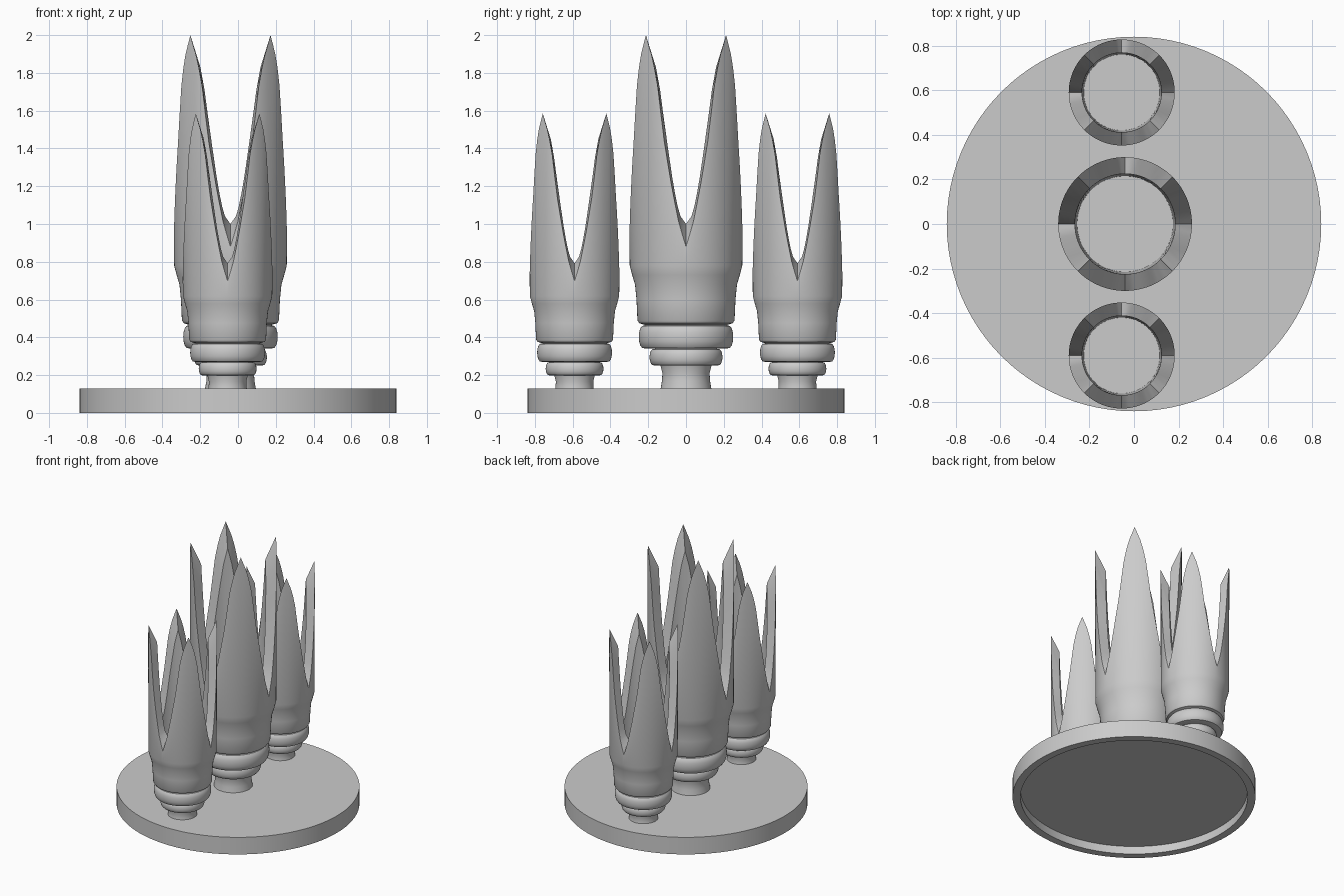
import bpy, bmesh, math

if "Cube" in bpy.data.objects:
    bpy.data.objects.remove(bpy.data.objects["Cube"], do_unlink=True)

grey = bpy.data.materials.new("plain grey")
grey.use_nodes = True
grey.diffuse_color = (0.6, 0.6, 0.6, 1)
grey.node_tree.nodes["Principled BSDF"].inputs["Base Color"].default_value = (0.6, 0.6, 0.6, 1)

SEGMENTS = 96

# Outer profile of the cup (radius, height), from stem to shoulder
STEM = [(0.135, 0.125), (0.127, 0.17), (0.125, 0.21), (0.135, 0.25)]
BODY = [(0.248, 0.475), (0.257, 0.49), (0.262, 0.6), (0.27, 0.68), (0.285, 0.73), (0.298, 0.78)]
# Rim heights (degrees away from a valley, height)
OUTER_RIM = [(0, 0.88), (7, 1.0), (14, 1.18), (23, 1.45), (31, 1.77), (37, 1.89), (45, 2.0)]
INNER_RIM = [(0, 1.0), (9, 1.05), (17, 1.2), (29, 1.5), (38, 1.72), (45, 1.83)]
OUTER_R, INNER_R, FLOOR_R, FLOOR_Z = 0.3, 0.225, 0.215, 0.74


def bulge(radius, low, high, depth, steps=8):
    """Rounded ring profile between two heights."""
    points = []
    for i in range(steps + 1):
        t = math.pi * i / steps
        z = (low + high) / 2 - math.cos(t) * (high - low) / 2
        points.append((radius - depth + depth * math.sin(t) ** 0.7, z))
    return points


def interpolate(table, x):
    for (x0, z0), (x1, z1) in zip(table, table[1:]):
        if x <= x1 + 1e-6:
            return z0 + (z1 - z0) * (x - x0) / (x1 - x0)
    return table[-1][1]


def ring(bm, radius, height):
    """Ring of vertices; height is a function of the angle."""
    result = []
    for i in range(SEGMENTS):
        a = math.tau * i / SEGMENTS
        result.append(bm.verts.new((radius * math.cos(a), radius * math.sin(a), height(a))))
    return result


def from_valley(a):
    return 45 - abs(math.degrees(a) % 90 - 45)


def skin(name, rows):
    """Bridge rows of (radius, height function) and cap both ends."""
    bm = bmesh.new()
    rings = [ring(bm, r, h) for r, h in rows]
    for low, high in zip(rings, rings[1:]):
        for i in range(SEGMENTS):
            j = (i + 1) % SEGMENTS
            bm.faces.new((low[i], low[j], high[j], high[i]))
    bm.faces.new(rings[0][::-1])
    bm.faces.new(rings[-1])
    bmesh.ops.recalc_face_normals(bm, faces=bm.faces)
    mesh = bpy.data.meshes.new(name)
    bm.to_mesh(mesh)
    bm.free()
    mesh.materials.append(grey)
    obj = bpy.data.objects.new(name, mesh)
    bpy.context.collection.objects.link(obj)
    bpy.ops.object.select_all(action="DESELECT")
    obj.select_set(True)
    bpy.context.view_layer.objects.active = obj
    bpy.ops.object.shade_smooth_by_angle(angle=math.radians(35))
    return obj


def level(z):
    return lambda a: z


def make_cup(name, x, y, scale):
    profile = STEM + bulge(0.193, 0.25, 0.34, 0.03) + bulge(0.25, 0.34, 0.465, 0.035) + BODY
    rows = [(r, level(z)) for r, z in profile]
    # Four pointed petals with sloping rims, then the hollow
    rows.append((OUTER_R, lambda a: interpolate(OUTER_RIM, from_valley(a))))
    rows.append((INNER_R, lambda a: interpolate(INNER_RIM, from_valley(a))))
    rows.append((FLOOR_R, level(FLOOR_Z)))
    cup = skin(name, rows)
    cup.location = (x, y, 0)
    cup.scale = (scale,) * 3


# Round plinth with a recessed underside
skin("plinth", [(0.785, level(0.06)), (0.785, level(0)), (0.84, level(0)), (0.84, level(0.13))])

# Large cup flanked by two smaller ones
make_cup("central_cup", -0.04, 0, 1)
for name, side in (("front_cup", -1), ("back_cup", 1)):
    make_cup(name, -0.055, side * 0.59, 0.7925)
